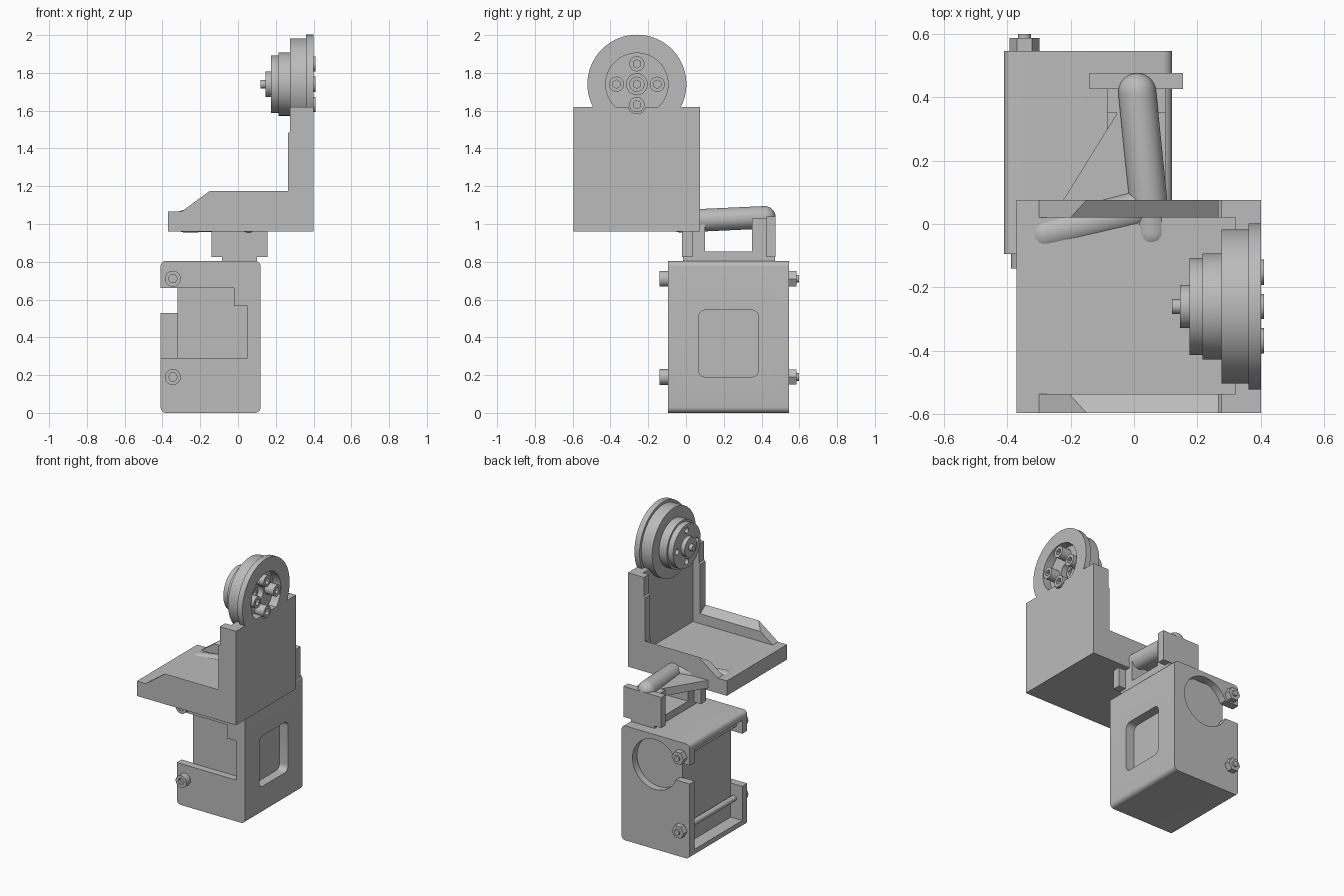
import bpy, bmesh, math
from mathutils import Vector

cube = bpy.data.objects.get("Cube")
if cube:
    bpy.data.objects.remove(cube, do_unlink=True)

grey = bpy.data.materials.new("plain_grey")
grey.use_nodes = True
grey.diffuse_color = (0.5, 0.5, 0.5, 1)
grey.node_tree.nodes["Principled BSDF"].inputs["Base Color"].default_value = (0.5, 0.5, 0.5, 1)

X, Y = Vector((1, 0, 0)), Vector((0, 1, 0))


def finish(name, bm):
    bmesh.ops.recalc_face_normals(bm, faces=bm.faces)
    mesh = bpy.data.meshes.new(name)
    bm.to_mesh(mesh)
    bm.free()
    obj = bpy.data.objects.new(name, mesh)
    obj.data.materials.append(grey)
    bpy.context.collection.objects.link(obj)
    return obj


def prism(name, pts, axis, a, b):
    """Extrude a 2D outline along an axis from a to b."""
    place = {"x": lambda u, v, w: (w, u, v),
             "y": lambda u, v, w: (u, w, v),
             "z": lambda u, v, w: (u, v, w)}[axis]
    bm = bmesh.new()
    face = bm.faces.new([bm.verts.new(place(u, v, a)) for u, v in pts])
    out = bmesh.ops.extrude_face_region(bm, geom=[face])
    shift = Vector(place(0, 0, b - a))
    for v in out["geom"]:
        if isinstance(v, bmesh.types.BMVert):
            v.co += shift
    return finish(name, bm)


def rect(u0, u1, v0, v1):
    return [(u0, v0), (u1, v0), (u1, v1), (u0, v1)]


def round_rect(u0, u1, v0, v1, r, n=6):
    pts = []
    corners = [(u1 - r, v1 - r), (u0 + r, v1 - r), (u0 + r, v0 + r), (u1 - r, v0 + r)]
    for k, (cu, cv) in enumerate(corners):
        for i in range(n + 1):
            t = math.pi / 2 * (k + i / n)
            pts.append((cu + r * math.cos(t), cv + r * math.sin(t)))
    return pts


def box(name, x0, x1, y0, y1, z0, z1):
    return prism(name, rect(x0, x1, y0, y1), "z", z0, z1)


def lathe(name, profile, origin, direction, sides=48):
    """Spin (height, radius) points around a direction."""
    bm = bmesh.new()
    verts = [bm.verts.new((r, 0, h)) for h, r in profile]
    edges = [bm.edges.new(p) for p in zip(verts, verts[1:])]
    bmesh.ops.spin(bm, geom=verts + edges, cent=(0, 0, 0), axis=(0, 0, 1),
                   angle=math.tau, steps=sides)
    bmesh.ops.remove_doubles(bm, verts=bm.verts, dist=1e-5)
    turn = Vector((0, 0, 1)).rotation_difference(direction).to_matrix().to_4x4()
    bm.transform(turn)
    bmesh.ops.translate(bm, verts=bm.verts, vec=Vector(origin))
    return finish(name, bm)


def rod(name, r, origin, direction, length, sides=32):
    return lathe(name, [(0, 0), (0, r), (length, r), (length, 0)], origin, direction, sides)


def capsule(name, a, b, r, n=8):
    a, b = Vector(a), Vector(b)
    length = (b - a).length
    arc = [(math.sin(t), math.cos(t)) for t in (i * math.pi / 2 / n for i in range(n + 1))]
    prof = [(-r * s, r * c) for s, c in reversed(arc)] + [(length + r * s, r * c) for s, c in arc]
    return lathe(name, prof, a, b - a, 32)


def cut(obj, *cutters):
    for c in cutters:
        c.hide_render = True
        mod = obj.modifiers.new("cut", "BOOLEAN")
        mod.operation, mod.solver, mod.object = "DIFFERENCE", "EXACT", c
        bpy.context.view_layer.objects.active = obj
        bpy.ops.object.modifier_apply(modifier=mod.name)
        bpy.data.objects.remove(c, do_unlink=True)
    return obj


# Lower housing: hollow shell, open on its right side
housing = prism("housing", round_rect(-0.41, 0.12, 0, 0.805, 0.03), "y", -0.095, 0.545)
front_opening = [(-0.6, 0.29), (0.05, 0.29), (0.05, 0.565), (-0.02, 0.565), (-0.02, 0.66), (-0.6, 0.66)]
cut(housing,
    box("cavity", -0.6, 0.05, -0.04, 0.49, 0.05, 0.755),
    prism("front_cut", front_opening, "y", -0.2, 0.0),
    rod("back_hole", 0.175, (-0.14, 0.45, 0.595), Y, 0.2, 64),
    box("back_notch", -0.6, -0.2, 0.45, 0.7, 0.53, 0.66),
    prism("side_window", round_rect(0.065, 0.385, 0.19, 0.545, 0.04), "x", 0.0, 0.2))
box("inner_block", -0.32, 0.055, -0.045, 0.495, 0.045, 0.76)

# Long bolts with socket heads and hex nuts
for level, z in (("lower", 0.19), ("upper", 0.71)):
    head = rod(level + "_bolt_head", 0.042, (-0.345, -0.14, z), Y, 0.05)
    cut(head, rod("socket", 0.024, (-0.345, -0.2, z), Y, 0.085, 6))
    rod(level + "_bolt_shaft", 0.02, (-0.345, -0.1, z), Y, 0.698, 24)
    rod(level + "_nut", 0.047, (-0.345, 0.54, z), Y, 0.046, 6)

# Linking saddle between housing and arm
box("saddle_base", -0.085, 0.1, -0.015, 0.47, 0.8, 0.855)
box("saddle_front_plate", -0.14, 0.155, -0.02, 0.035, 0.825, 0.99)
box("saddle_back_plate", -0.14, 0.155, 0.425, 0.475, 0.825, 1.04)
box("saddle_front_leg", -0.085, 0.1, 0.03, 0.1, 0.85, 1.0)
box("saddle_back_leg", -0.085, 0.1, 0.35, 0.43, 0.85, 1.03)

# Round ribs and the triangular web joining them
back_end, front_end, side_end = (0.01, 0.415), (0.055, -0.025), (-0.28, -0.03)
capsule("long_rib", (*back_end, 1.035), (*front_end, 1.015), 0.06)
capsule("side_rib", (0, 0.04, 1.02), (*side_end, 1.015), 0.06)
prism("rib_web", [(0.0, 0.435), (-0.31, -0.065), (0.06, -0.065)], "z", 0.975, 1.03)

# L-shaped arm with a pocket between two rails
side = [(-0.37, 0.96), (0.4, 0.96), (0.4, 1.62), (0.275, 1.62), (0.275, 1.49),
        (0.265, 1.48), (0.265, 1.175), (-0.15, 1.175), (-0.3, 1.065), (-0.37, 1.065)]
arm = prism("arm_bracket", side, "y", -0.595, 0.075)
cut(arm, box("pocket", -0.6, 0.32, -0.535, 0.02, 1.065, 2))
for edge, inward in ((0.075, -1), (-0.595, 1)):
    slope = [(edge - 0.015 * inward, 1.185), (edge + 0.075 * inward, 1.125),
             (edge + 0.075 * inward, 1.3), (edge - 0.015 * inward, 1.3)]
    cut(arm, prism("rail_slope", slope, "x", -0.6, 0.264))

# Stepped wheel at the top of the arm
cy, cz = -0.26, 1.74
wheel = lathe("wheel", [
    (0.12, 0), (0.12, 0.023), (0.145, 0.023), (0.145, 0.068), (0.175, 0.068),
    (0.175, 0.153), (0.215, 0.153), (0.215, 0.167), (0.275, 0.167), (0.275, 0.243),
    (0.36, 0.243), (0.36, 0.262), (0.4, 0.262), (0.4, 0.165), (0.34, 0.165),
    (0.34, 0.055), (0.27, 0.055), (0.27, 0)], (0, cy, cz), X, 96)

# Four screws around the hub, plus their holes on the far face
for i in range(4):
    t = i * math.pi / 2
    y, z = cy + 0.108 * math.cos(t), cz + 0.108 * math.sin(t)
    cut(wheel, rod("screw_hole", 0.02, (0.1, y, z), X, 0.1, 20))
    if i == 3:
        cut(arm, rod("screw_clearance", 0.048, (0.335, y, z), X, 0.1))
    screw = rod(f"hub_screw_{i + 1}", 0.04, (0.33, y, z), X, 0.08)
    cut(screw, rod("socket", 0.022, (0.385, y, z), X, 0.1, 6))
centre = rod("hub_centre_screw", 0.04, (0.26, cy, cz), X, 0.05)
cut(centre, rod("socket", 0.022, (0.285, cy, cz), X, 0.1, 6))

# Smooth the round surfaces, keep the edges crisp
bpy.ops.object.select_all(action="DESELECT")
for obj in bpy.context.scene.objects:
    if obj.type == "MESH":
        obj.select_set(True)
        bpy.context.view_layer.objects.active = obj
bpy.ops.object.shade_smooth_by_angle(angle=math.radians(30))
